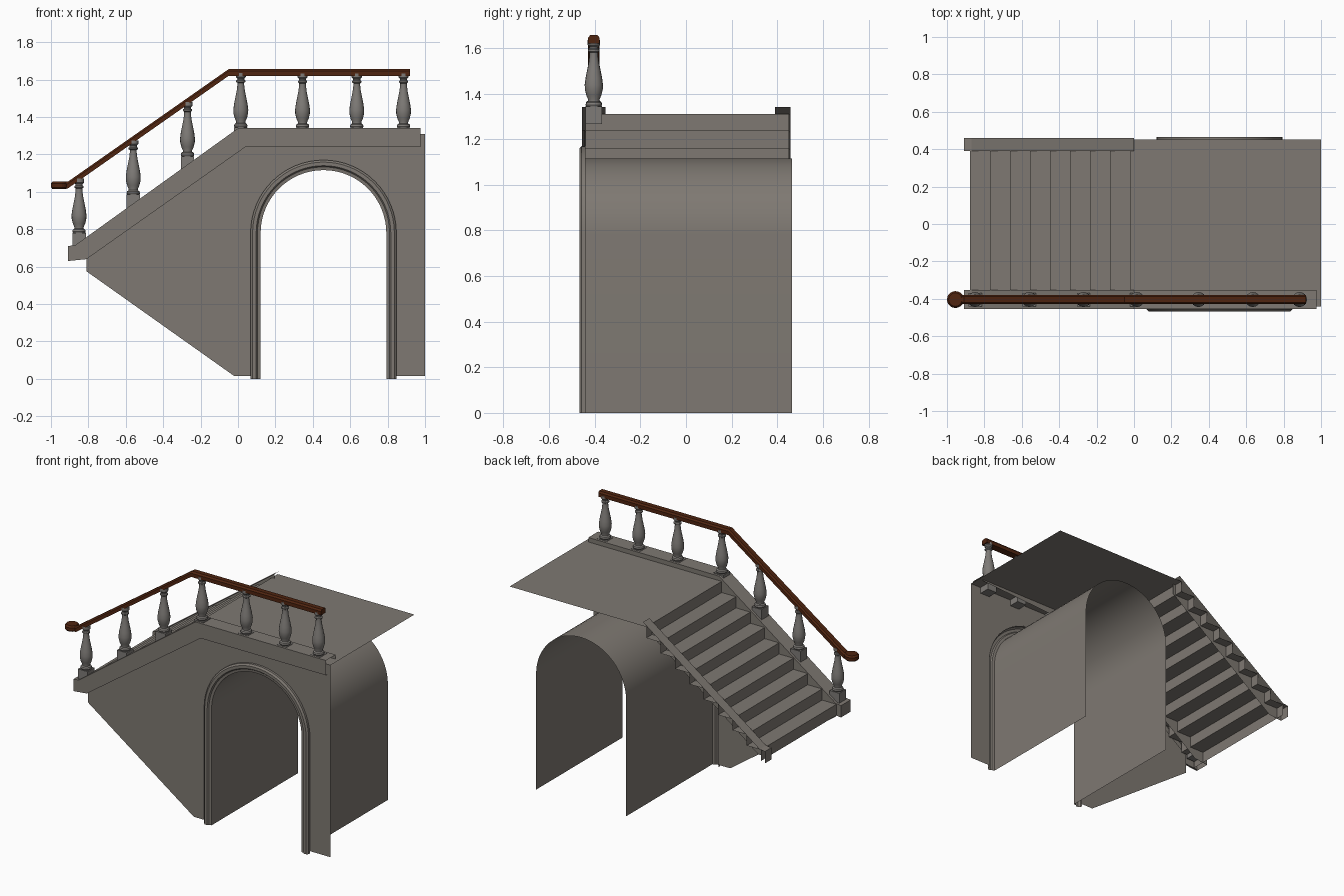
import bpy, bmesh, math
from mathutils import Vector

if "Cube" in bpy.data.objects:
    bpy.data.objects.remove(bpy.data.objects["Cube"])


def material(name, rgb):
    m = bpy.data.materials.new(name)
    m.diffuse_color = (*rgb, 1)
    m.use_nodes = True
    m.node_tree.nodes["Principled BSDF"].inputs["Base Color"].default_value = m.diffuse_color
    return m


STONE = material("warm_stone", (0.21, 0.19, 0.168))
GREY = material("baluster_stone", (0.21, 0.198, 0.185))
WOOD = material("dark_wood", (0.08, 0.018, 0.005))


def make(name, verts, faces, mat, smooth=False):
    me = bpy.data.meshes.new(name)
    me.from_pydata(verts, [], faces)
    bm = bmesh.new()
    bm.from_mesh(me)
    bmesh.ops.recalc_face_normals(bm, faces=bm.faces)
    bm.to_mesh(me)
    bm.free()
    me.materials.append(mat)
    ob = bpy.data.objects.new(name, me)
    bpy.context.collection.objects.link(ob)
    if smooth:
        bpy.ops.object.select_all(action='DESELECT')
        ob.select_set(True)
        bpy.context.view_layer.objects.active = ob
        bpy.ops.object.shade_smooth_by_angle(angle=math.radians(35))
    return ob


def loft(name, rows, mat, closed=False, caps=False, smooth=False):
    """Skin a list of equally long point rows."""
    n = len(rows[0])
    verts = [p for r in rows for p in r]
    faces = []
    for i in range(len(rows) - 1):
        for j in range(n if closed else n - 1):
            k = (j + 1) % n
            faces.append((i * n + j, i * n + k, (i + 1) * n + k, (i + 1) * n + j))
    if caps:
        faces += [tuple(range(n)), tuple(range(len(verts) - n, len(verts)))]
    return make(name, verts, faces, mat, smooth)


# Arch outline shared by tunnel, trim and wall
CX, CZ = 0.457, 0.78


def arch(r, bottom=0.0, n=32):
    pts = [(CX - r, bottom)]
    for i in range(n + 1):
        a = math.pi * (1 - i / n)
        pts.append((CX + r * math.cos(a), CZ + r * math.sin(a)))
    return pts + [(CX + r, bottom)]


# Tunnel vault
loft("tunnel_vault", [[(x, y, z) for x, z in arch(0.336)] for y in (-0.455, 0.465)],
     STONE, smooth=True)

# Stepped arch trim
trim = [(0.39, -0.44), (0.39, -0.457), (0.379, -0.467), (0.36, -0.467),
        (0.353, -0.458), (0.336, -0.455)]
loft("arch_trim", [[(x, y, z) for x, z in arch(r)] for r, y in trim], STONE, smooth=True)

# Front wall with arch opening
outline = [(-0.81, 0.575), (-0.02, 0.015)] + arch(0.388, 0.015) + [
    (1.0, 0.015), (1.0, 1.31), (-0.01, 1.31), (-0.81, 0.70)]
make("front_wall", [(x, -0.442, z) for x, z in outline], [tuple(range(len(outline)))], STONE)

# Landing
make("landing", [(-0.02, -0.442, 1.31), (1, -0.442, 1.31), (1, 0.452, 1.31), (-0.02, 0.452, 1.31)],
     [(0, 1, 2, 3)], STONE)

# Stairs: zigzag of treads and risers
RUN, RISE = 0.107, 0.075
zig = [(-0.02, 1.31)]
for i in range(8):
    x, z = zig[-1]
    zig += [(x, z - RISE), (x - RUN, z - RISE)]
zig.append((zig[-1][0], zig[-1][1] - RISE))
loft("stair_steps", [[(x, y, z) for x, z in zig] for y in (-0.44, 0.452)], STONE)

# Stringers: hollow curbs, stations are x bottom, z bottom, x top, z top, inner bottom
slope = [(-0.91, 0.63, -0.91, 0.71, 0.63), (-0.81, 0.64, -0.87, 0.715, 0.64),
         (0.04, 1.24, 0.0, 1.34, 1.24)]
flat = [(0.975, 1.24, 0.975, 1.34, 1.30)]
loft("front_stringer", [[(xb, -0.442, zb), (xb, -0.455, zb), (xt, -0.455, zt),
                         (xt, -0.352, zt), (xt if zt > 1.3 else xb, -0.352, zi)]
                        for xb, zb, xt, zt, zi in slope + flat], STONE)
loft("back_stringer", [[(xt, 0.459, zt), (xt, 0.39, zt), (min(xb, 0.0), 0.39, zi)]
                       for xb, zb, xt, zt, zi in slope], STONE)
for nm, a, b in (("front_stringer_end", -0.455, -0.352), ("back_stringer_end", 0.39, 0.459)):
    make(nm, [(-0.91, a, 0.63), (-0.91, b, 0.63), (-0.91, b, 0.71), (-0.91, a, 0.71)],
         [(0, 1, 2, 3)], STONE)

# Balusters: plinth block plus turned shaft
RY = -0.404
shaft = [(0.033, 0.0), (0.036, 0.008), (0.033, 0.018), (0.025, 0.024), (0.025, 0.032),
         (0.033, 0.05), (0.039, 0.075), (0.040, 0.095), (0.036, 0.125), (0.029, 0.16),
         (0.022, 0.195), (0.018, 0.228), (0.018, 0.238), (0.025, 0.243), (0.025, 0.25),
         (0.019, 0.255), (0.019, 0.262), (0.027, 0.270), (0.027, 0.29)]
spots = [(-0.85, 0.78), (-0.56, 0.985), (-0.27, 1.19), (0.015, 1.345),
         (0.345, 1.342), (0.635, 1.342), (0.885, 1.342)]
for i, (x, z) in enumerate(spots):
    rings = [[(x + r * math.cos(a * math.tau / 16), RY + r * math.sin(a * math.tau / 16), z + h)
              for a in range(16)] for r, h in shaft]
    loft(f"baluster_{i + 1}", rings, GREY, closed=True, caps=True, smooth=True)
    w = 0.036
    depth = 0.075 if i > 2 else 0.10
    loft(f"plinth_{i + 1}", [[(x - w, RY - w, h), (x + w, RY - w, h), (x + w, RY + w, h),
                              (x - w, RY + w, h)] for h in (z - depth, z)],
         GREY, closed=True, caps=True)

# Handrail: chamfered section swept along a bent line
w, c = 0.025, 0.009
sec = [(-w, 0.0), (-w, 0.025), (-w + c, 0.036), (w - c, 0.036), (w, 0.025), (w, 0.0)]
path = [(-0.955, 1.018), (-0.91, 1.018), (-0.05, 1.62), (0.92, 1.62)]
loft("handrail", [[(x, RY + y, z + h) for y, h in sec] for x, z in path],
     WOOD, closed=True, caps=True)

# Round rail end
disc = [(0.038, 1.016), (0.045, 1.024), (0.045, 1.044), (0.036, 1.055)]
loft("handrail_end", [[(-0.955 + r * math.cos(a * math.tau / 20),
                        RY + r * math.sin(a * math.tau / 20), z) for a in range(20)]
                      for r, z in disc], WOOD, closed=True, caps=True)
